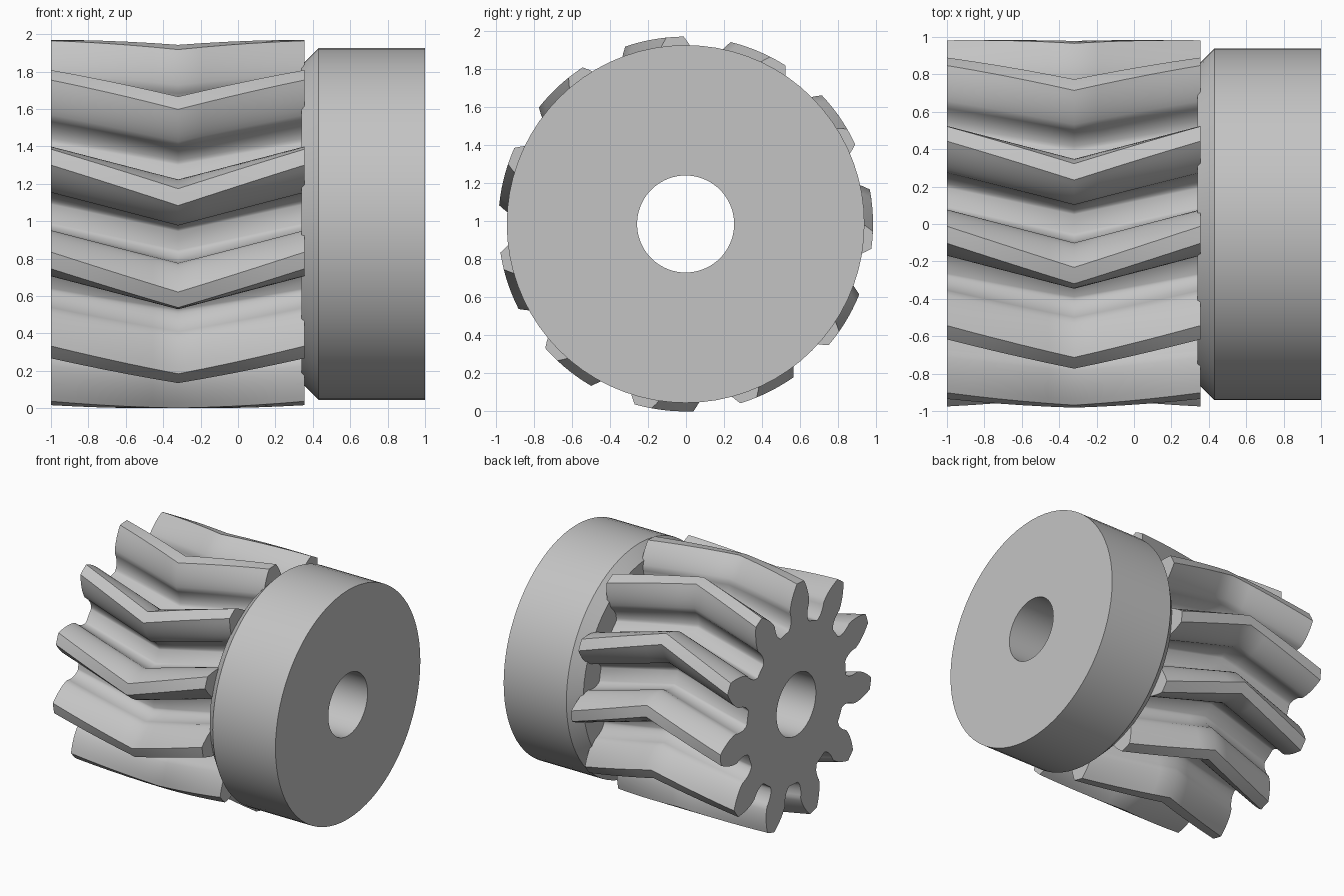
import bpy
import bmesh
from math import acos, cos, sin, tan, pi, radians, degrees

if "Cube" in bpy.data.objects:
    bpy.data.objects.remove(bpy.data.objects["Cube"], do_unlink=True)

TEETH = 11
TIP_R, BASE_R, HUB_R, BORE_R = 0.985, 0.783, 0.94, 0.255
X_START, X_APEX, X_END = -1.0, -0.32, 0.355
CENTRE_Y, CENTRE_Z = -0.002, 0.985
PHASE, TWIST = 21.3, 12.9   # tooth angle at the ends, and its drop at the apex
STEPS = 5                   # sections per helix half
SIDES = 72                  # sides of the round parts

grey = bpy.data.materials.new("plain_grey")
grey.use_nodes = True
grey.diffuse_color = (0.55, 0.55, 0.55, 1)
grey.node_tree.nodes["Principled BSDF"].inputs["Base Color"].default_value = (0.55, 0.55, 0.55, 1)


def place(x, r, degrees_up):
    """Point at radius r around the long axis, angle measured up from the front."""
    a = radians(degrees_up)
    return (x, CENTRE_Y - r * cos(a), CENTRE_Z + r * sin(a))


def ring(bm, x, profile, turn=0):
    return [bm.verts.new(place(x, r, a + turn)) for r, a in profile]


def edge_loop(bm, verts):
    found = []
    for a, b in zip(verts, verts[1:] + verts[:1]):
        found.append(bm.edges.get((a, b)) or bm.edges.new((a, b)))
    return found


def skin(bm, first, second):
    """Quads between two rings of equal length."""
    n = len(first)
    for i in range(n):
        j = (i + 1) % n
        bm.faces.new((first[i], first[j], second[j], second[i]))


def finish(name, bm):
    bmesh.ops.recalc_face_normals(bm, faces=bm.faces)
    mesh = bpy.data.meshes.new(name)
    bm.to_mesh(mesh)
    bm.free()
    obj = bpy.data.objects.new(name, mesh)
    bpy.context.collection.objects.link(obj)
    mesh.materials.append(grey)
    bpy.ops.object.select_all(action="DESELECT")
    obj.select_set(True)
    bpy.context.view_layer.objects.active = obj
    bpy.ops.object.shade_smooth_by_angle(angle=radians(30))


def involute_half(r):
    """Half the tooth's angle on the involute flank at radius r."""
    a = acos(BASE_R / r)
    return 9.03 - degrees(tan(a) - a)


# Half a tooth: undercut root, then involute flank up to the tip
half = [(0.644, 11.9), (0.65, 11.0), (0.661, 10.16), (0.691, 8.9), (0.733, 8.46), (0.769, 8.66)]
for i in range(8):
    r = 0.79 + (TIP_R - 0.79) * i / 7
    half.append((r, involute_half(r)))
tooth = [(r, -a) for r, a in half] + [(TIP_R, 0)] + [(r, a) for r, a in reversed(half)]
tooth.append((half[0][0], 180 / TEETH))
gear_profile = [(r, a + PHASE + k * 360 / TEETH) for k in range(TEETH) for r, a in tooth]
bore_profile = [(BORE_R, k * 360 / SIDES) for k in range(SIDES)]

# Gear with V-shaped teeth and a through bore
bm = bmesh.new()
rings = []
for i in range(2 * STEPS + 1):
    t = i / STEPS
    if t <= 1:
        x = X_START + (X_APEX - X_START) * t
    else:
        x = X_APEX + (X_END - X_APEX) * (t - 1)
    rings.append(ring(bm, x, gear_profile, -TWIST * (1 - abs(1 - t))))
for a, b in zip(rings, rings[1:]):
    skin(bm, a, b)
bores = [ring(bm, x, bore_profile) for x in (X_START, X_END)]
skin(bm, *bores)
for outer, inner in zip((rings[0], rings[-1]), bores):
    bmesh.ops.triangle_fill(bm, edges=edge_loop(bm, outer) + edge_loop(bm, inner), use_beauty=True)
finish("herringbone_gear", bm)

# Round hub with a chamfered inner rim, turned from a closed profile
bm = bmesh.new()
hub = [(0.34, BORE_R), (0.34, 0.85), (0.43, HUB_R), (1.0, HUB_R), (1.0, BORE_R)]
hub_rings = [ring(bm, x, [(r, k * 360 / SIDES) for k in range(SIDES)]) for x, r in hub]
for a, b in zip(hub_rings, hub_rings[1:] + hub_rings[:1]):
    skin(bm, a, b)
finish("hub", bm)
